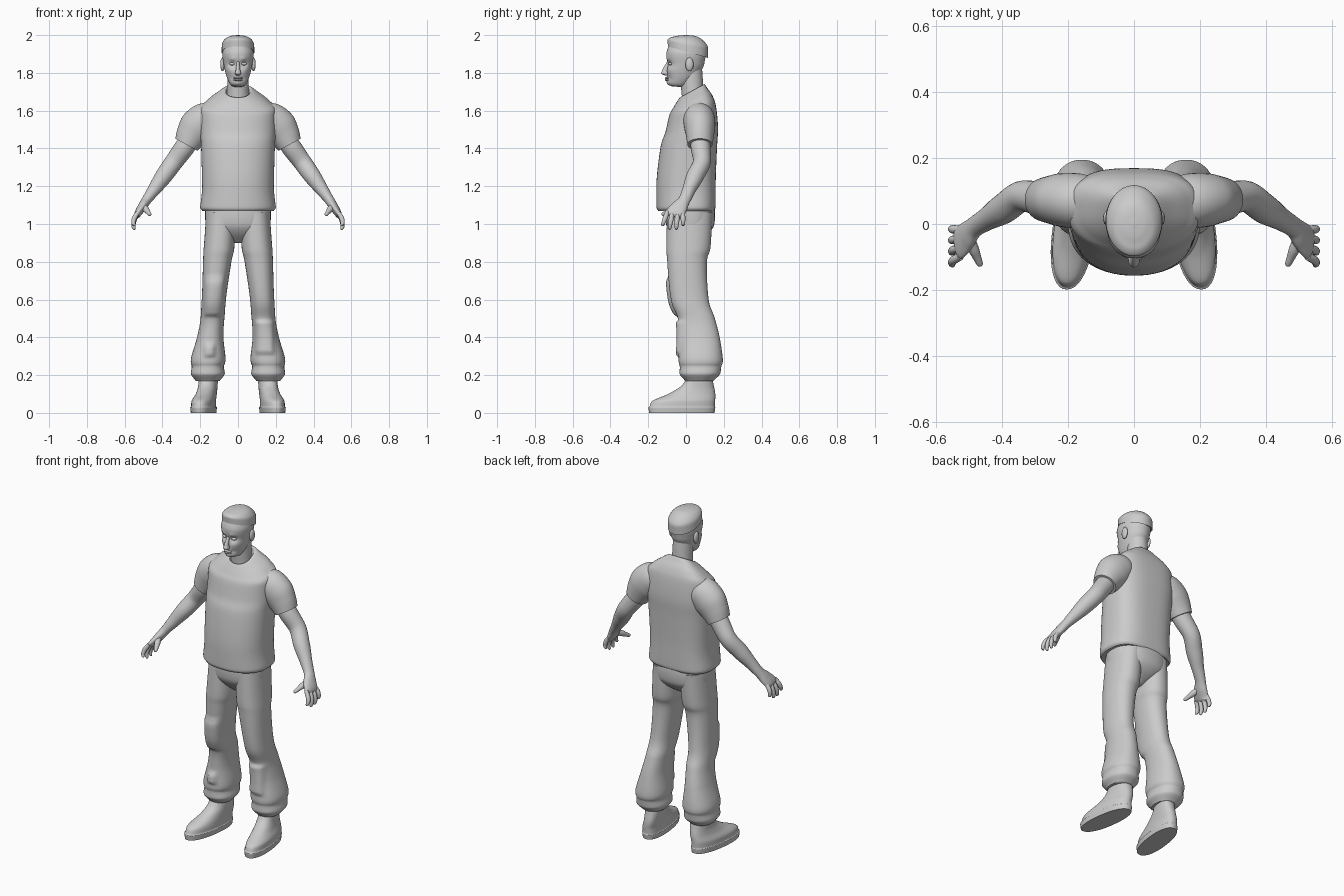
import bpy, bmesh, math
from mathutils import Matrix, Vector

cube = bpy.data.objects.get("Cube")
if cube:
    bpy.data.objects.remove(cube)

grey = (.6, .6, .6, 1)
clay = bpy.data.materials.new("light_grey")
clay.use_nodes = True
clay.diffuse_color = grey
clay.node_tree.nodes["Principled BSDF"].inputs["Base Color"].default_value = grey
parts = []


def ring(x=0, y=0, z=0, width=.1, depth=.1, tilt=0):
    """One cross-section: centre, half sizes and forward tilt."""
    return [x, y, z, width, depth, tilt]


def joint(point, width, depth):
    return ring(*point, width=width, depth=depth)


def slope(before, after):
    """A tangent that never overshoots its neighbouring rings."""
    if before * after <= 0:
        return 0
    return math.copysign(min(abs(before + after) / 2, 2 * abs(before), 2 * abs(after)), before)


def tangents(keys):
    steps = [[b - a for a, b in zip(p, q)] for p, q in zip(keys, keys[1:])]
    inner = [[slope(a, b) for a, b in zip(p, q)] for p, q in zip(steps, steps[1:])]
    return [steps[0]] + inner + [steps[-1]]


def blend(points, t):
    """Evaluate a Bezier curve through repeated mixing."""
    while len(points) > 1:
        points = [[a + (b - a) * t for a, b in zip(p, q)] for p, q in zip(points, points[1:])]
    return points[0]


def smooth_rings(keys, steps):
    pulls = tangents(keys)
    rows = []
    for p, q, leave, arrive in zip(keys, keys[1:], pulls, pulls[1:]):
        after = [a + d / 3 for a, d in zip(p, leave)]
        before = [b - d / 3 for b, d in zip(q, arrive)]
        rows += [blend([p, after, before, q], s / steps) for s in range(steps)]
    return rows + [keys[-1]]


def loft(name, keys, side=1, sides=32, steps=6, front=2, back=2, along=False, warp=None):
    """Skin the rings; front and back set how square each half of a ring is."""
    bm = bmesh.new()
    rows = smooth_rings(keys, steps)
    loops = []
    for k, (x, y, z, width, depth, tilt) in enumerate(rows):
        centre = Vector((x, y, z))
        u, v = Vector((1, 0, 0)), Matrix.Rotation(tilt, 3, 'X') @ Vector((0, 1, 0))
        if along:
            path = Vector(rows[min(k + 1, len(rows) - 1)][:3]) - Vector(rows[max(k - 1, 0)][:3])
            u = path.cross(v).normalized()
            v = u.cross(path).normalized()
        loop = []
        for i in range(sides):
            c, s = math.cos(math.tau * i / sides), math.sin(math.tau * i / sides)
            power = 2 / (back if s > 0 else front)
            p = centre + u * width * math.copysign(abs(c) ** power, c)
            p += v * depth * math.copysign(abs(s) ** power, s)
            if warp:
                p = warp(p)
            loop.append(bm.verts.new((p.x * side, p.y, p.z)))
        loops.append(loop)
    for low, high in zip(loops, loops[1:]):
        for i in range(sides):
            bm.faces.new((low[i - 1], low[i], high[i], high[i - 1]))
    bm.faces.new(loops[0])
    bm.faces.new(loops[-1])
    bmesh.ops.recalc_face_normals(bm, faces=bm.faces)
    mesh = bpy.data.meshes.new(name)
    bm.to_mesh(mesh)
    bm.free()
    mesh.materials.append(clay)
    ob = bpy.data.objects.new(name, mesh)
    bpy.context.collection.objects.link(ob)
    parts.append(ob)


def ball(name, x, y, z, width, depth, height, side=1):
    angles = [math.pi * (i / 10 - .5) * .98 for i in range(11)]
    keys = [ring(x, y, z + height * math.sin(t), width * math.cos(t), depth * math.cos(t))
            for t in angles]
    loft(name, keys, side, sides=16, steps=1)


# Shirt body with a rolled hem and a sloping neckline
loft("shirt_body", [
    ring(z=1.07, width=.19, depth=.148),
    ring(z=1.09, width=.2, depth=.156),
    ring(z=1.2, width=.19, depth=.157),
    ring(y=.014, z=1.4, width=.195, depth=.15),
    ring(y=.03, z=1.5, width=.2, depth=.14, tilt=.1),
    ring(y=.035, z=1.6, width=.2, depth=.126, tilt=.2),
    ring(y=.036, z=1.645, width=.165, depth=.11, tilt=.3),
    ring(y=.033, z=1.68, width=.115, depth=.09, tilt=.4),
    ring(y=.032, z=1.705, width=.07, depth=.073, tilt=.5),
    ring(y=.032, z=1.69, width=.06, depth=.06, tilt=.5)], sides=64, front=2.2, back=2.9)

# Neck
loft("neck", [
    ring(y=.04, z=1.65, width=.06, depth=.065, tilt=.4),
    ring(y=.033, z=1.72, width=.057, depth=.06, tilt=.3),
    ring(y=.025, z=1.82, width=.055, depth=.06)])

# Head with sockets, brow, cheeks, chin and mouth pushed in or out
features = [dict(x=.032, z=1.85, size=.017, push=.011), dict(x=.028, z=1.872, size=.014, push=-.005),
            dict(x=.045, z=1.815, size=.02, push=-.004), dict(x=0, z=1.742, size=.016, push=-.006),
            dict(x=0, z=1.77, size=.016, push=-.005), dict(x=.03, z=1.772, size=.015, push=.005)]


def face_relief(p):
    facing = min(1, max(0, -p.y / .06))
    for spot in features:
        distance = math.hypot(abs(p.x) - spot["x"], p.z - spot["z"]) / spot["size"]
        p.y += facing * spot["push"] * math.exp(-distance * distance)
    return p


loft("head", [
    ring(y=-.05, z=1.727, width=.02, depth=.025, tilt=-.1),
    ring(y=-.042, z=1.737, width=.04, depth=.052, tilt=-.1),
    ring(y=-.022, z=1.77, width=.057, depth=.076),
    ring(y=-.01, z=1.81, width=.069, depth=.09),
    ring(z=1.85, width=.077, depth=.097),
    ring(z=1.9, width=.083, depth=.104),
    ring(z=1.97, width=.06, depth=.08)], sides=64, steps=10, front=2.2, warp=face_relief)

loft("hair", [
    ring(y=.01, z=1.915, width=.076, depth=.098, tilt=-.28),
    ring(y=.01, z=1.91, width=.087, depth=.11, tilt=-.28),
    ring(y=.01, z=1.95, width=.085, depth=.11, tilt=-.2),
    ring(y=.005, z=1.98, width=.068, depth=.086, tilt=-.1),
    ring(z=1.995, width=.04, depth=.05),
    ring(z=2, width=.005, depth=.005)], sides=48)

loft("nose", [
    ring(y=-.092, z=1.86, width=.007, depth=.008),
    ring(y=-.11, z=1.815, width=.012, depth=.016),
    ring(y=-.112, z=1.798, width=.017, depth=.02),
    ring(y=-.102, z=1.787, width=.011, depth=.012)], sides=20)

for name, height in (("upper_lip", 1.773), ("lower_lip", 1.763)):
    ball(name, x=0, y=-.1, z=height, width=.024, depth=.012, height=.006)

# Seat and crotch of the trousers
loft("trouser_hips", [
    ring(y=.02, z=1.13, width=.17, depth=.125),
    ring(y=.022, z=1.05, width=.174, depth=.132),
    ring(y=.022, z=1, width=.172, depth=.128),
    ring(y=.02, z=.95, width=.12, depth=.1),
    ring(y=.012, z=.9, width=.02, depth=.04)], sides=48, front=2.5, back=2.3)

# Raised fabric patches sewn to the trouser fronts
patches = {"left": [dict(x=.14, z=.4, width=.058, height=.095)],
           "right": [dict(x=.125, z=.61, width=.062, height=.105),
                     dict(x=.15, z=.33, width=.035, height=.04)]}


def soft_edge(offset, half):
    t = min(max((half - abs(offset)) / .02, 0), 1)
    return t * t * (3 - 2 * t)


def toe_out(p):
    p.x -= .12 * p.y
    return p


for label, side in (("left", 1), ("right", -1)):
    def patch_relief(p):
        if p.y < .03:
            for patch in patches[label]:
                across = soft_edge(p.x - patch["x"], patch["width"])
                p.y -= .016 * across * soft_edge(p.z - patch["z"], patch["height"])
        return p

    # Baggy trouser leg gathered at the ankle, with a sock below
    loft(label + "_trouser_leg", [
        ring(x=.088, y=.02, z=1.06, width=.08, depth=.12),
        ring(x=.1, y=.013, z=.88, width=.081, depth=.117),
        ring(x=.11, y=.006, z=.8, width=.075, depth=.105),
        ring(x=.128, y=.02, z=.6, width=.064, depth=.1),
        ring(x=.135, y=.055, z=.5, width=.063, depth=.098),
        ring(x=.147, y=.072, z=.4, width=.07, depth=.106),
        ring(x=.158, y=.078, z=.28, width=.092, depth=.117),
        ring(x=.16, y=.077, z=.245, width=.085, depth=.11),
        ring(x=.16, y=.074, z=.21, width=.09, depth=.108),
        ring(x=.16, y=.07, z=.17, width=.064, depth=.075)],
        side, sides=48, steps=10, front=2.3, back=2.2, warp=patch_relief)
    loft(label + "_sock", [ring(x=.16, y=.07, z=z, width=.047, depth=.057) for z in (.1, .2)], side)

    # Shoe with a thin sole, toe turned slightly out
    loft(label + "_shoe", [
        ring(x=.18, y=-.022, z=0, width=.063, depth=.173),
        ring(x=.18, y=-.022, z=.028, width=.066, depth=.177),
        ring(x=.18, y=-.02, z=.034, width=.062, depth=.173),
        ring(x=.18, y=-.014, z=.06, width=.061, depth=.168),
        ring(x=.172, y=.03, z=.1, width=.053, depth=.125),
        ring(x=.167, y=.06, z=.14, width=.05, depth=.088),
        ring(x=.166, y=.07, z=.18, width=.05, depth=.066),
        ring(x=.166, y=.07, z=.17, width=.04, depth=.056)],
        side, sides=40, front=2.2, back=2.3, warp=toe_out)

    # Sleeve
    loft(label + "_sleeve", [
        ring(x=.12, y=.065, z=1.57, width=.075, depth=.075),
        ring(x=.175, y=.07, z=1.548, width=.094, depth=.084),
        ring(x=.212, y=.073, z=1.515, width=.098, depth=.082),
        ring(x=.245, y=.074, z=1.47, width=.085, depth=.074),
        ring(x=.273, y=.074, z=1.42, width=.067, depth=.066)], side, sides=40, along=True)

    # Arm down to the flat of the hand
    elbow, wrist = Vector((.335, .085, 1.335)), Vector((.483, -.008, 1.128))
    palm = Vector((.53, -.058, 1.054))
    loft(label + "_arm", [
        ring(x=.235, y=.075, z=1.48, width=.05, depth=.052),
        ring(x=.28, y=.077, z=1.41, width=.053, depth=.052),
        joint(elbow, .049, .047),
        joint(elbow.lerp(wrist, .4), .045, .046),
        joint(elbow.lerp(wrist, .75), .034, .035),
        joint(wrist, .026, .032),
        joint(wrist.lerp(palm, .5), .024, .043),
        joint(palm, .018, .05),
        joint(palm + Vector((.005, -.005, -.015)), .01, .04)], side, along=True)

    # Curled fingers fan out from the palm
    for i, finger in enumerate(("index", "middle", "ring", "little")):
        spread = i - 1.5
        knuckle = palm + Vector((-.003, spread * .027, .01))
        tip = Vector((.552, -.07 + spread * .037, .97 + .01 * (spread * spread - .25)))
        loft(f"{label}_{finger}_finger", [
            joint(knuckle, .011, .012),
            joint(knuckle.lerp(tip, .4) + Vector((.01, 0, 0)), .013, .013),
            joint(knuckle.lerp(tip, .75) + Vector((.008, 0, 0)), .011, .011),
            joint(knuckle.lerp(tip, .95), .008, .008),
            joint(tip, .003, .003)], side, sides=14, along=True)

    # Thumb
    base, end = Vector((.505, -.035, 1.1)), Vector((.465, -.128, 1.048))
    loft(label + "_thumb", [joint(base.lerp(end, t), radius, radius) for t, radius in (
        (0, .016), (.4, .017), (.7, .013), (.95, .009), (1, .003))], side, sides=14, along=True)

    # Ear and eye
    ball(label + "_ear", x=.082, y=.018, z=1.845, width=.012, depth=.022, height=.036, side=side)
    ball(label + "_eye", x=.031, y=-.082, z=1.848, width=.016, depth=.011, height=.008, side=side)

bpy.ops.object.select_all(action='DESELECT')
for ob in parts:
    ob.select_set(True)
bpy.context.view_layer.objects.active = parts[0]
bpy.ops.object.shade_smooth_by_angle(angle=math.radians(50))
